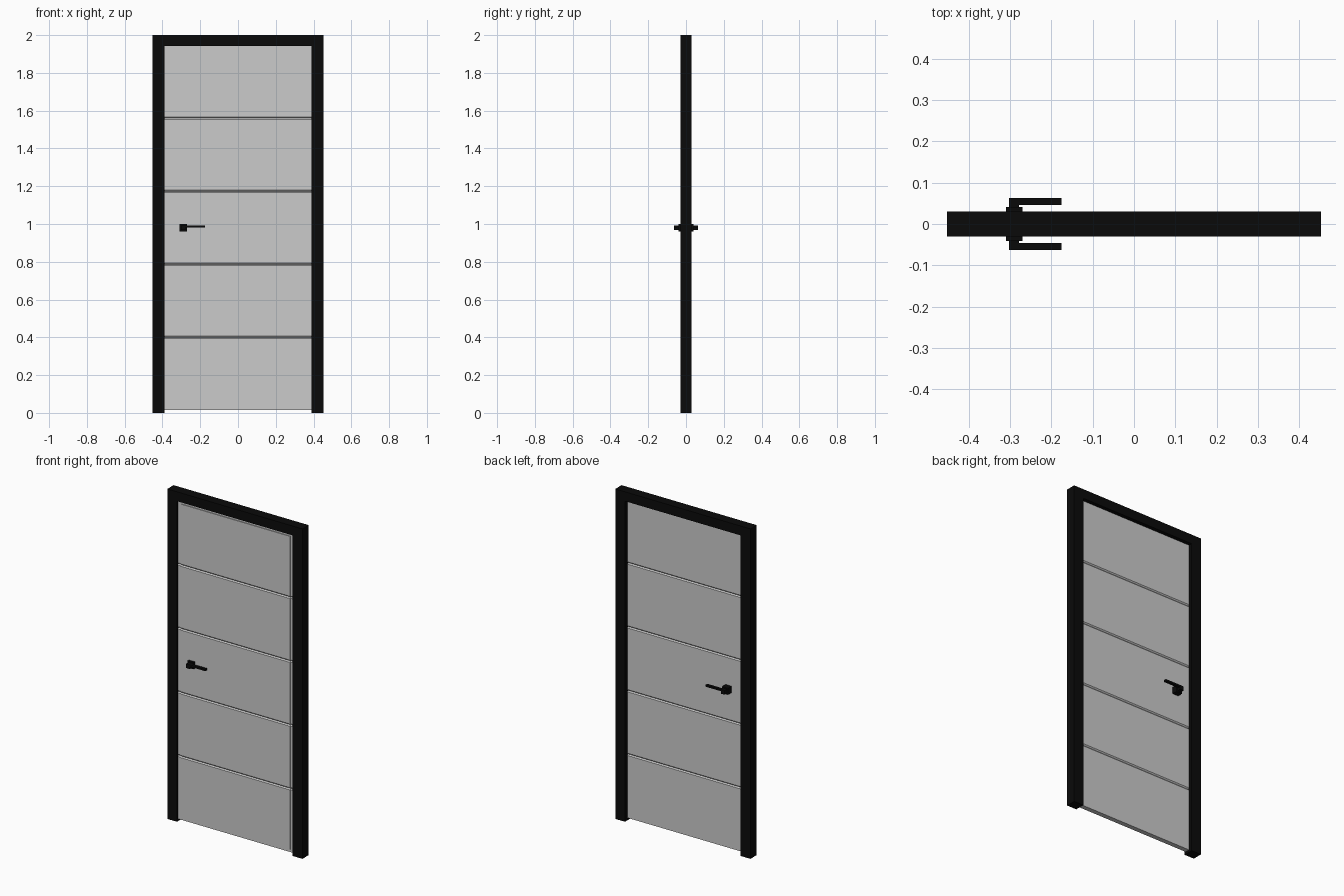
import bpy, bmesh

if "Cube" in bpy.data.objects:
    bpy.data.objects.remove(bpy.data.objects["Cube"])

black = bpy.data.materials.new("black_finish")
black.diffuse_color = (0.003, 0.003, 0.003, 1)
black.use_nodes = True
black.node_tree.nodes["Principled BSDF"].inputs["Base Color"].default_value = black.diffuse_color


def prism(name, outline, axis, lo, hi, mat=None):
    """Extrude a closed 2D outline along x (outline = y,z) or y (outline = x,z)."""
    bm = bmesh.new()
    if axis == "x":
        pts = [(lo, a, b) for a, b in outline]
        move = (hi - lo, 0, 0)
    else:
        pts = [(a, lo, b) for a, b in outline]
        move = (0, hi - lo, 0)
    face = bm.faces.new([bm.verts.new(p) for p in pts])
    ext = bmesh.ops.extrude_face_region(bm, geom=[face])["geom"]
    bmesh.ops.translate(bm, vec=move, verts=[g for g in ext if isinstance(g, bmesh.types.BMVert)])
    bmesh.ops.recalc_face_normals(bm, faces=bm.faces)
    me = bpy.data.meshes.new(name)
    bm.to_mesh(me)
    bm.free()
    ob = bpy.data.objects.new(name, me)
    bpy.context.collection.objects.link(ob)
    if mat:
        me.materials.append(mat)
    return ob


def box(name, x, y, z, mat=None):
    rect = [(x[0], z[0]), (x[1], z[0]), (x[1], z[1]), (x[0], z[1])]
    return prism(name, rect, "y", y[0], y[1], mat)


# Grooved leaf section: V notches on the front and back
GROOVES = [0.40, 0.786, 1.173, 1.56]


def leaf_section(front, back, bottom, top, front_cut, back_cut):
    def side(y, cut):
        pts = [(y, bottom)]
        for z in GROOVES:
            pts += [(y, z - 0.007), (y + cut, z), (y, z + 0.007)]
        return pts + [(y, top)]
    return side(front, front_cut) + side(back, -back_cut)[::-1]


# Door frame: two jambs and a head as one arch
arch = [(-0.453, 0), (-0.388, 0), (-0.388, 1.943), (0.388, 1.943),
        (0.388, 0), (0.453, 0), (0.453, 2.0), (-0.453, 2.0)]
prism("door_frame", arch, "y", -0.03, 0.03, black)

# Door leaf, and its slightly raised front panel
prism("door_leaf", leaf_section(-0.022, 0.007, 0.015, 1.943, 0.006, 0.006),
      "x", -0.388, 0.388)
prism("front_panel", leaf_section(-0.026, -0.015, 0.03, 1.93, 0.006, 0.0),
      "x", -0.366, 0.366)

# Handle set: square rosette, stem and lever on each side
for side, s in (("front", -1), ("back", 1)):
    def span(a, b):
        return sorted((s * a, s * b))
    box(side + "_rosette", (-0.31, -0.27), span(0.003, 0.041), (0.96, 1.0), black)
    box(side + "_handle_stem", (-0.303, -0.278), span(0.04, 0.063), (0.967, 0.993), black)
    box(side + "_handle_lever", (-0.29, -0.175), span(0.046, 0.063), (0.982, 0.993), black)
